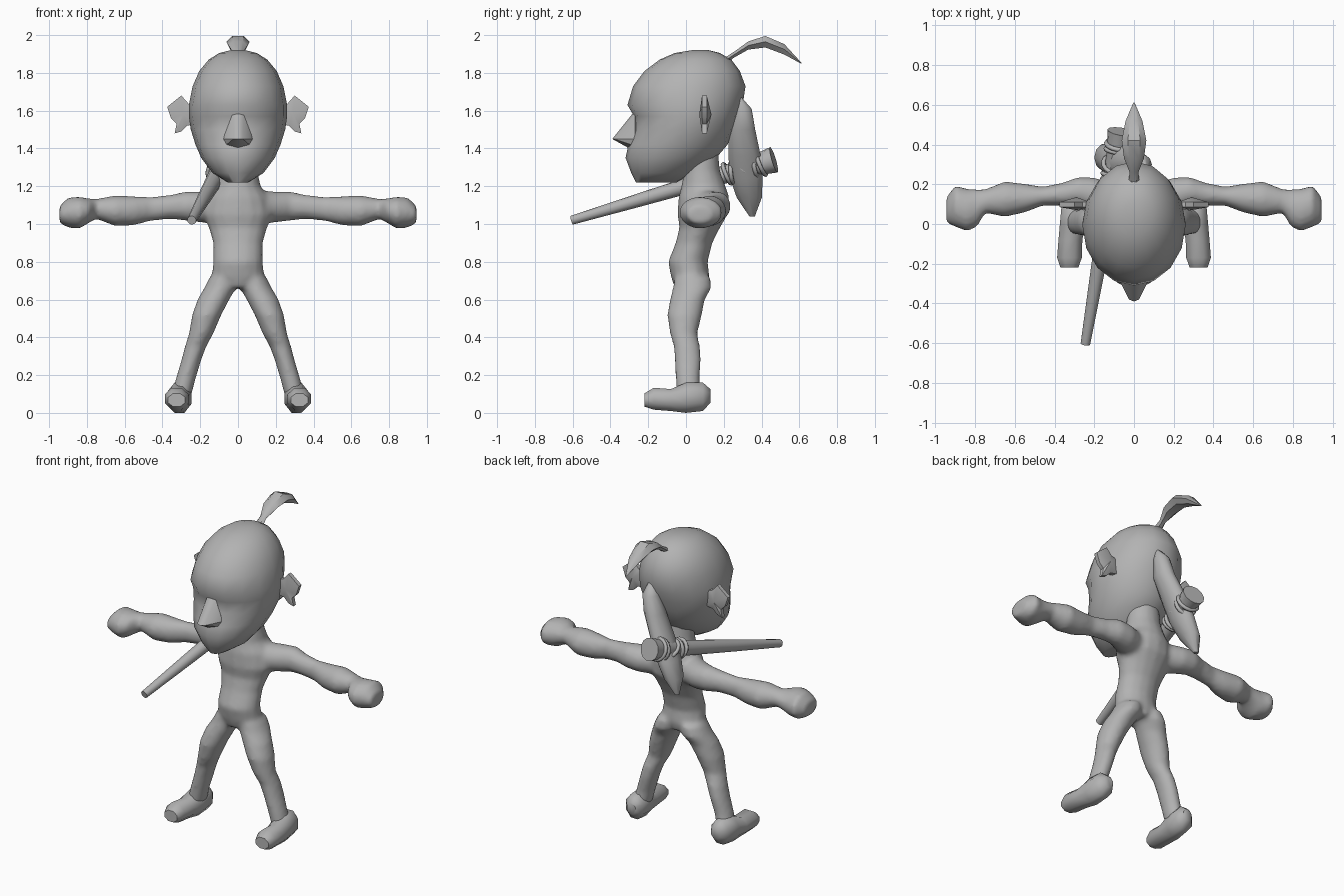
import bpy, bmesh, math
from mathutils import Vector

if "Cube" in bpy.data.objects:
    bpy.data.objects.remove(bpy.data.objects["Cube"])

clay = bpy.data.materials.new("clay_grey")
clay.diffuse_color = (0.45, 0.45, 0.45, 1)
clay.use_nodes = True
clay.node_tree.nodes["Principled BSDF"].inputs["Base Color"].default_value = clay.diffuse_color

AXES = {"xy": ((1, 0, 0), (0, 1, 0)), "yz": ((0, 1, 0), (0, 0, 1)), "xz": ((1, 0, 0), (0, 0, 1))}


def loft(bm, rings, plane, n=16, flat=False):
    """Skin ellipses (centre, radius_u, radius_v) lying in one plane; flat puts sides on the axes."""
    u, v = (Vector(a) for a in AXES[plane])
    phase, grow = (math.pi / n, 1 / math.cos(math.pi / n)) if flat else (0, 1)
    loops = []
    for c, ru, rv in rings:
        angles = [phase + 2 * math.pi * i / n for i in range(n)]
        loops.append([bm.verts.new(Vector(c) + u * ru * grow * math.cos(a) + v * rv * grow * math.sin(a))
                      for a in angles])
    for a, b in zip(loops, loops[1:]):
        for i in range(n):
            j = (i + 1) % n
            bm.faces.new((a[i], a[j], b[j], b[i]))
    bm.faces.new(loops[0])
    bm.faces.new(loops[-1])


def finish(bm, name, angle=40):
    bmesh.ops.recalc_face_normals(bm, faces=bm.faces)
    me = bpy.data.meshes.new(name)
    bm.to_mesh(me)
    bm.free()
    ob = bpy.data.objects.new(name, me)
    bpy.context.collection.objects.link(ob)
    return dress(ob, angle)


def dress(ob, angle=40):
    ob.data.materials.append(clay)
    bpy.ops.object.select_all(action="DESELECT")
    ob.select_set(True)
    bpy.context.view_layer.objects.active = ob
    bpy.ops.object.shade_smooth_by_angle(angle=math.radians(angle))
    return ob


# Body: torso, legs and arms blended into one skin
# torso rows: z, front y, back y, half width
torso = [(0.66, -.06, .11, .08), (0.72, -.08, .125, .14), (0.80, -.095, .115, .132),
         (0.90, -.055, .14, .132), (0.98, -.035, .18, .155), (1.05, -.045, .22, .185),
         (1.14, -.04, .23, .165), (1.20, -.025, .21, .12), (1.28, -.01, .18, .105), (1.40, 0, .17, .095)]
# leg rows: x, z, front y, back y, half width
leg = [(.075, .72, -.06, .13, .075), (.095, .66, -.07, .135, .085), (.13, .60, -.085, .10, .085),
       (.165, .52, -.10, .085, .078), (.195, .42, -.085, .06, .065), (.225, .35, -.065, .075, .057),
       (.247, .28, -.06, .08, .053), (.277, .18, -.055, .072, .053), (.30, .09, -.05, .08, .053)]
# arm rows: x, y, half depth, z, half height
arm = [(.10, .10, .10, 1.09, .09), (.20, .145, .09, 1.09, .082), (.28, .165, .072, 1.095, .077),
       (.36, .15, .058, 1.09, .064), (.46, .14, .048, 1.08, .064), (.55, .13, .073, 1.07, .077),
       (.65, .125, .09, 1.07, .082), (.75, .115, .06, 1.08, .053), (.79, .08, .095, 1.07, .065),
       (.84, .07, .108, 1.06, .085), (.90, .09, .105, 1.06, .08), (.945, .07, .065, 1.05, .045)]
bm = bmesh.new()
loft(bm, [((0, (f + b) / 2, z), w, (b - f) / 2) for z, f, b, w in torso], "xy")
for s in (-1, 1):
    loft(bm, [((s * x, (f + b) / 2, z), w, (b - f) / 2) for x, z, f, b, w in leg], "xy")
    loft(bm, [((s * x, y, z), ry, rz) for x, y, ry, z, rz in arm], "yz")
body = finish(bm, "body")
remesh = body.modifiers.new("blend", "REMESH")
remesh.mode = "VOXEL"
remesh.voxel_size = 0.014
remesh.use_smooth_shade = True
relax = body.modifiers.new("relax", "SMOOTH")
relax.factor = 0.5
relax.iterations = 6

# Feet: x, y, z, half width, half height
foot = [(.30, .13, .09, .03, .035), (.305, .09, .085, .06, .075), (.31, 0, .08, .063, .08),
        (.32, -.08, .068, .06, .058), (.325, -.17, .075, .062, .058), (.325, -.22, .068, .045, .035)]
for s, side in ((-1, "right"), (1, "left")):
    bm = bmesh.new()
    loft(bm, [((s * x, y, z), rx, rz) for x, y, z, rx, rz in foot], "xz", 8, True)
    finish(bm, side + "_foot", 50)

# Head: z, front y, back y, half width
head = [(1.22, -.265, -.05, .055), (1.27, -.29, .04, .135), (1.35, -.32, .16, .195),
        (1.42, -.305, .22, .225), (1.50, -.275, .255, .25), (1.57, -.275, .28, .26),
        (1.63, -.31, .30, .26), (1.73, -.28, .315, .24), (1.81, -.22, .285, .205),
        (1.87, -.14, .24, .155), (1.905, -.06, .18, .10), (1.92, .03, .12, .04)]
bm = bmesh.new()
loft(bm, [((0, (f + b) / 2, z), w, (b - f) / 2) for z, f, b, w in head], "xy")
finish(bm, "head", 50)

# Nose: wedge with flared nostrils
bm = bmesh.new()
pts = [(0, -.27, 1.60), (0, -.39, 1.45), (0, -.30, 1.40), (0, -.2, 1.5)]
for s in (-1, 1):
    pts += [(s * .08, -.27, 1.45), (s * .06, -.29, 1.42), (s * .03, -.27, 1.58), (s * .025, -.38, 1.45)]
for p in pts:
    bm.verts.new(p)
bmesh.ops.convex_hull(bm, input=bm.verts)
finish(bm, "nose", 35)

# Ears: ragged outline, raised to a ridge on both sides
outline = [(.22, 1.63), (.26, 1.635), (.30, 1.68), (.375, 1.62), (.355, 1.56), (.325, 1.53),
           (.335, 1.48), (.30, 1.49), (.27, 1.52), (.22, 1.53)]
for s, side in ((-1, "right"), (1, "left")):
    bm = bmesh.new()
    front = [bm.verts.new((s * x, .085, z)) for x, z in outline]
    back = [bm.verts.new((s * x, .11, z)) for x, z in outline]
    hubs = [bm.verts.new((s * .29, y, 1.58)) for y in (.07, .135)]
    for i in range(len(outline)):
        j = (i + 1) % len(outline)
        bm.faces.new((front[i], front[j], back[j], back[i]))
        bm.faces.new((front[i], front[j], hubs[0]))
        bm.faces.new((back[i], back[j], hubs[1]))
    finish(bm, side + "_ear", 30)

# Topknot: curved leaf-shaped tuft
tuft = [(.20, 1.86, .03, .02), (.26, 1.90, .022, .018), (.33, 1.945, .05, .025), (.42, 1.965, .062, .035),
        (.52, 1.925, .042, .032), (.612, 1.85, .003, .003)]
bm = bmesh.new()
loft(bm, [((0, y, z), rx, rz) for y, z, rx, rz in tuft], "xz", 6)
finish(bm, "topknot", 40)

# Back pouch: long pointed sheath slung diagonally across the back
pouch = [(.05, .28, 1.67, .02, .015), (.04, .30, 1.61, .05, .05), (.015, .295, 1.50, .06, .075),
         (-.05, .31, 1.36, .062, .09), (-.10, .32, 1.24, .065, .09), (-.145, .335, 1.14, .055, .07),
         (-.18, .35, 1.04, .015, .015)]
bm = bmesh.new()
loft(bm, [((x, y, z), rx, ry) for x, y, z, rx, ry in pouch], "xy", 10)
finish(bm, "back_pouch", 50)

# Club: tapered pole, thin end forward
tip, butt = Vector((-.245, -.605, 1.02)), Vector((-.065, .465, 1.34))
axis = butt - tip
turn = axis.to_track_quat("Z", "Y")
bm = bmesh.new()
loft(bm, [((0, 0, d), r, r) for d, r in
          ((0, .024), (.4, .036), (.8, .046), (1.03, .055), (axis.length, .07))], "xy", 12)
club = finish(bm, "club", 40)
club.location = tip
club.rotation_mode = "QUATERNION"
club.rotation_quaternion = turn

# Cord wraps: distance along the club, ring radius, tilt
for d, r, tilt in ((.87, .055, .1), (.90, .057, -.2), (.96, .062, .6), (1.03, .062, -.1), (1.06, .064, .1)):
    bpy.ops.mesh.primitive_torus_add(major_segments=16, minor_segments=6, major_radius=r, minor_radius=.012)
    cord = bpy.context.object
    cord.name = "cord_wrap"
    cord.location = tip + axis.normalized() * d
    cord.rotation_mode = "QUATERNION"
    cord.rotation_quaternion = turn @ Vector((0, math.sin(tilt), math.cos(tilt))).to_track_quat("Z", "Y")
    dress(cord, 70)
